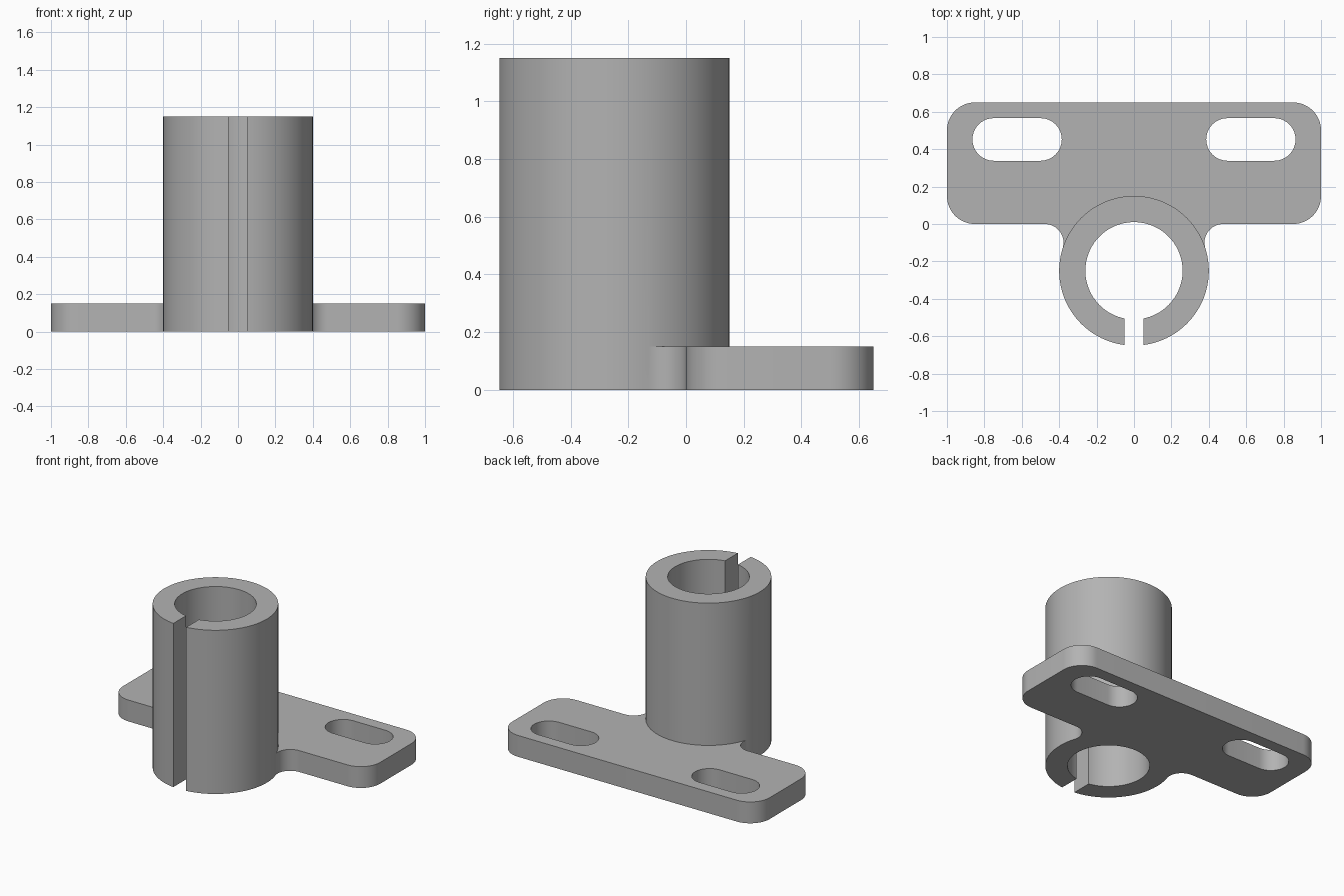
import bpy, bmesh
from math import pi, sin, cos, asin, atan2, sqrt

if "Cube" in bpy.data.objects:
    bpy.data.objects.remove(bpy.data.objects["Cube"], do_unlink=True)

# Main sizes
TUBE_Y, OUTER, BORE, GAP = -0.25, 0.4, 0.26, 0.05
PLATE_TOP, TUBE_TOP = 0.15, 1.15
PLATE_BACK, CORNER, FILLET = 0.65, 0.15, 0.1


def arc(x, y, r, start, end, n=16):
    return [(x + r * cos(start + (end - start) * i / n),
             y + r * sin(start + (end - start) * i / n)) for i in range(n + 1)]


def mirrored(points):
    return [(-x, y) for x, y in reversed(points)]


def clean(points):
    """Drop repeated neighbours from a closed outline."""
    return [p for i, p in enumerate(points)
            if abs(p[0] - points[i - 1][0]) + abs(p[1] - points[i - 1][1]) > 1e-5]


def wall(bm, outline, z0, z1):
    low = [bm.verts.new((x, y, z0)) for x, y in outline]
    high = [bm.verts.new((x, y, z1)) for x, y in outline]
    for i in range(len(low)):
        bm.faces.new((low[i - 1], low[i], high[i], high[i - 1]))


def cap(bm, outlines, z, up):
    edges = []
    for outline in outlines:
        vs = [bm.verts.new((x, y, z)) for x, y in outline]
        edges += [bm.edges.new((vs[i - 1], vs[i])) for i in range(len(vs))]
    bmesh.ops.triangle_fill(bm, edges=edges, use_beauty=True,
                            normal=(0, 0, 1 if up else -1))


# Tube profile: front arcs outside the plate, back arc above it, split bore
fillet_x = sqrt((OUTER + FILLET) ** 2 - (TUBE_Y + FILLET) ** 2)
join = atan2(-FILLET - TUBE_Y, fillet_x)
front_right = arc(0, TUBE_Y, OUTER, -pi / 2 + asin(GAP / OUTER), join, 32)
front_left = mirrored(front_right)
back = arc(0, TUBE_Y, OUTER, join, pi - join, 48)
gap_angle = asin(GAP / BORE)
bore = arc(0, TUBE_Y, BORE, 1.5 * pi - gap_angle, -pi / 2 + gap_angle, 80)

# Plate edge: fillet against the tube, then the two rounded corners
half_edge = (arc(fillet_x, -FILLET, FILLET, pi + join, pi / 2)
             + arc(1 - CORNER, CORNER, CORNER, -pi / 2, 0)
             + arc(1 - CORNER, PLATE_BACK - CORNER, CORNER, 0, pi / 2))
plate_edge = half_edge + mirrored(half_edge)

# Mounting slots
slot = clean(arc(0.75, 0.452, 0.114, -pi / 2, pi / 2)
             + arc(0.5, 0.452, 0.114, pi / 2, 1.5 * pi))
slots = [slot, mirrored(slot)]

footprint = clean(front_right + plate_edge + front_left + bore)
tube = clean(front_right + back + front_left + bore)
plate_top = clean(plate_edge + back[::-1])

# One closed solid
bm = bmesh.new()
wall(bm, footprint, 0, PLATE_TOP)
wall(bm, tube, PLATE_TOP, TUBE_TOP)
for hole in slots:
    wall(bm, hole, 0, PLATE_TOP)
cap(bm, [footprint] + slots, 0, False)
cap(bm, [plate_top] + slots, PLATE_TOP, True)
cap(bm, [tube], TUBE_TOP, True)
bmesh.ops.remove_doubles(bm, verts=bm.verts[:], dist=1e-4)
bmesh.ops.recalc_face_normals(bm, faces=bm.faces[:])

mesh = bpy.data.meshes.new("split_tube_bracket")
bm.to_mesh(mesh)
bm.free()
bracket = bpy.data.objects.new("split_tube_bracket", mesh)
bpy.context.collection.objects.link(bracket)

# Plain grey finish
grey = bpy.data.materials.new("plain_grey")
grey.use_nodes = True
colour = (0.45, 0.45, 0.45, 1)
grey.diffuse_color = colour
grey.node_tree.nodes["Principled BSDF"].inputs["Base Color"].default_value = colour
mesh.materials.append(grey)

bpy.ops.object.select_all(action='DESELECT')
bracket.select_set(True)
bpy.context.view_layer.objects.active = bracket
bpy.ops.object.shade_smooth_by_angle(angle=pi / 6)
